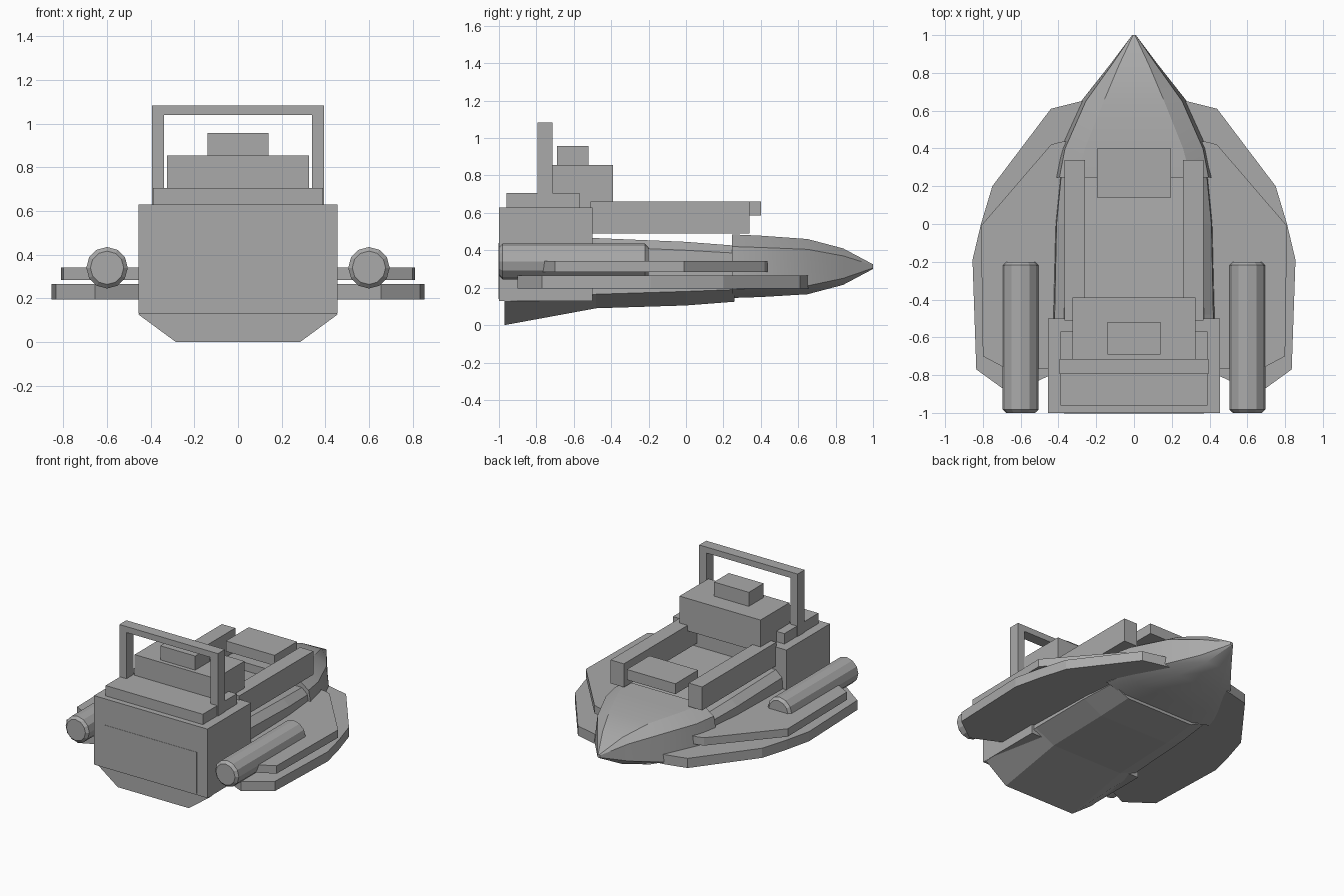
import bpy, bmesh, math
from mathutils import Matrix, Vector

if "Cube" in bpy.data.objects:
    bpy.data.objects.remove(bpy.data.objects["Cube"])

grey = bpy.data.materials.new("plain grey")
grey.use_nodes = True
grey.diffuse_color = (0.4, 0.4, 0.4, 1)
grey.node_tree.nodes["Principled BSDF"].inputs["Base Color"].default_value = (0.4, 0.4, 0.4, 1)


def finish(name, bm):
    bmesh.ops.recalc_face_normals(bm, faces=bm.faces)
    mesh = bpy.data.meshes.new(name)
    bm.to_mesh(mesh)
    bm.free()
    mesh.materials.append(grey)
    obj = bpy.data.objects.new(name, mesh)
    bpy.context.collection.objects.link(obj)
    return obj


def box(name, x, y, z):
    """Box between the given (low, high) limits."""
    bm = bmesh.new()
    size = Vector((x[1] - x[0], y[1] - y[0], z[1] - z[0]))
    mid = Vector((sum(x), sum(y), sum(z))) / 2
    bmesh.ops.create_cube(bm, size=1, matrix=Matrix.Translation(mid) @ Matrix.Diagonal(size).to_4x4())
    return finish(name, bm)


def loft(name, sections):
    """Skin of mirrored sections: y, then half outline (x, z) from top to bottom."""
    bm = bmesh.new()
    rings = []
    for y, half in sections:
        outline = half + [(-x, z) for x, z in reversed(half)]
        rings.append([bm.verts.new((x, y, z)) for x, z in outline])
    for a, b in zip(rings, rings[1:]):
        for i in range(len(a)):
            j = (i + 1) % len(a)
            bm.faces.new((a[i], a[j], b[j], b[i]))
    bm.faces.new(rings[0])
    bm.faces.new(rings[-1])
    return finish(name, bm)


def plate(name, outline, low, high, side):
    """Flat side deck raised from an outline."""
    bm = bmesh.new()
    face = bm.faces.new([bm.verts.new((side * x, y, low)) for x, y in outline])
    new = bmesh.ops.extrude_face_region(bm, geom=[face])["geom"]
    bmesh.ops.translate(bm, verts=[v for v in new if isinstance(v, bmesh.types.BMVert)],
                        vec=(0, 0, high - low))
    return finish(name, bm)


def smooth(obj, degrees):
    bpy.ops.object.select_all(action="DESELECT")
    obj.select_set(True)
    bpy.context.view_layer.objects.active = obj
    bpy.ops.object.shade_smooth_by_angle(angle=math.radians(degrees))


# Hull and bow
loft("hull", [
    (-0.97, [(0.37, 0.47), (0.43, 0.43), (0.455, 0.125), (0.285, 0.0)]),
    (-0.48, [(0.37, 0.465), (0.42, 0.42), (0.44, 0.165), (0.285, 0.09)]),
    (0.0, [(0.36, 0.445), (0.41, 0.4), (0.425, 0.18), (0.28, 0.105)]),
    (0.26, [(0.34, 0.425), (0.385, 0.385), (0.4, 0.19), (0.27, 0.125)]),
])
bow = loft("bow", [
    (0.245, [(0.3, 0.485), (0.395, 0.42), (0.44, 0.19), (0.29, 0.145)]),
    (0.4, [(0.26, 0.478), (0.365, 0.415), (0.395, 0.2), (0.25, 0.15)]),
    (0.65, [(0.16, 0.46), (0.255, 0.405), (0.28, 0.21), (0.17, 0.165)]),
    (0.84, [(0.08, 0.41), (0.12, 0.37), (0.13, 0.25), (0.08, 0.215)]),
    (1.0, [(0.005, 0.325), (0.01, 0.32), (0.01, 0.305), (0.005, 0.3)]),
])
smooth(bow, 28)

# Stern block and transom panel
box("stern_block", (-0.455, 0.455), (-1, -0.5), (0.13, 0.63))
box("transom_panel", (-0.37, 0.37), (-1.002, -0.99), (0.14, 0.44))

# Cabin
box("cabin_base", (-0.39, 0.39), (-0.96, -0.57), (0.62, 0.705))
box("cabin", (-0.325, 0.325), (-0.72, -0.39), (0.62, 0.855))
box("cabin_hatch", (-0.14, 0.14), (-0.69, -0.52), (0.85, 0.957))

# Roll arch
box("arch_top", (-0.395, 0.395), (-0.795, -0.715), (1.04, 1.083))
for side, label in ((1, "left"), (-1, "right")):
    def span(a, b):
        return tuple(sorted((side * a, side * b)))
    box(label + "_arch_leg", span(0.338, 0.395), (-0.795, -0.715), (0.62, 1.04))
    box(label + "_rail", span(0.26, 0.367), (-0.51, 0.34), (0.49, 0.66))

    # Stacked side decks
    plate(label + "_lower_deck", [(0.2, 0.66), (0.28, 0.65), (0.44, 0.61), (0.75, 0.2), (0.81, 0.0),
          (0.855, -0.19), (0.835, -0.77), (0.655, -0.9), (0.4, -0.78)], 0.195, 0.265, side)
    plate(label + "_upper_deck", [(0.3, 0.44), (0.39, 0.435), (0.44, 0.42), (0.81, -0.01),
          (0.8, -0.7), (0.65, -0.78), (0.4, -0.76)], 0.285, 0.342, side)

    # Side float tube with bevelled ends
    bm = bmesh.new()
    bmesh.ops.create_cone(bm, cap_ends=True, segments=12, radius1=0.095, radius2=0.095, depth=0.8,
                          matrix=Matrix.Translation((side * 0.6, -0.6, 0.34)) @ Matrix.Rotation(math.pi / 2, 4, "X"))
    rims = [e for e in bm.edges if abs(e.verts[0].co.y - e.verts[1].co.y) < 0.01]
    bmesh.ops.bevel(bm, geom=rims, offset=0.018, segments=1, affect="EDGES")
    smooth(finish(label + "_tube", bm), 20)

# Front bench between the rails
box("front_bench", (-0.195, 0.195), (0.14, 0.4), (0.585, 0.66))
